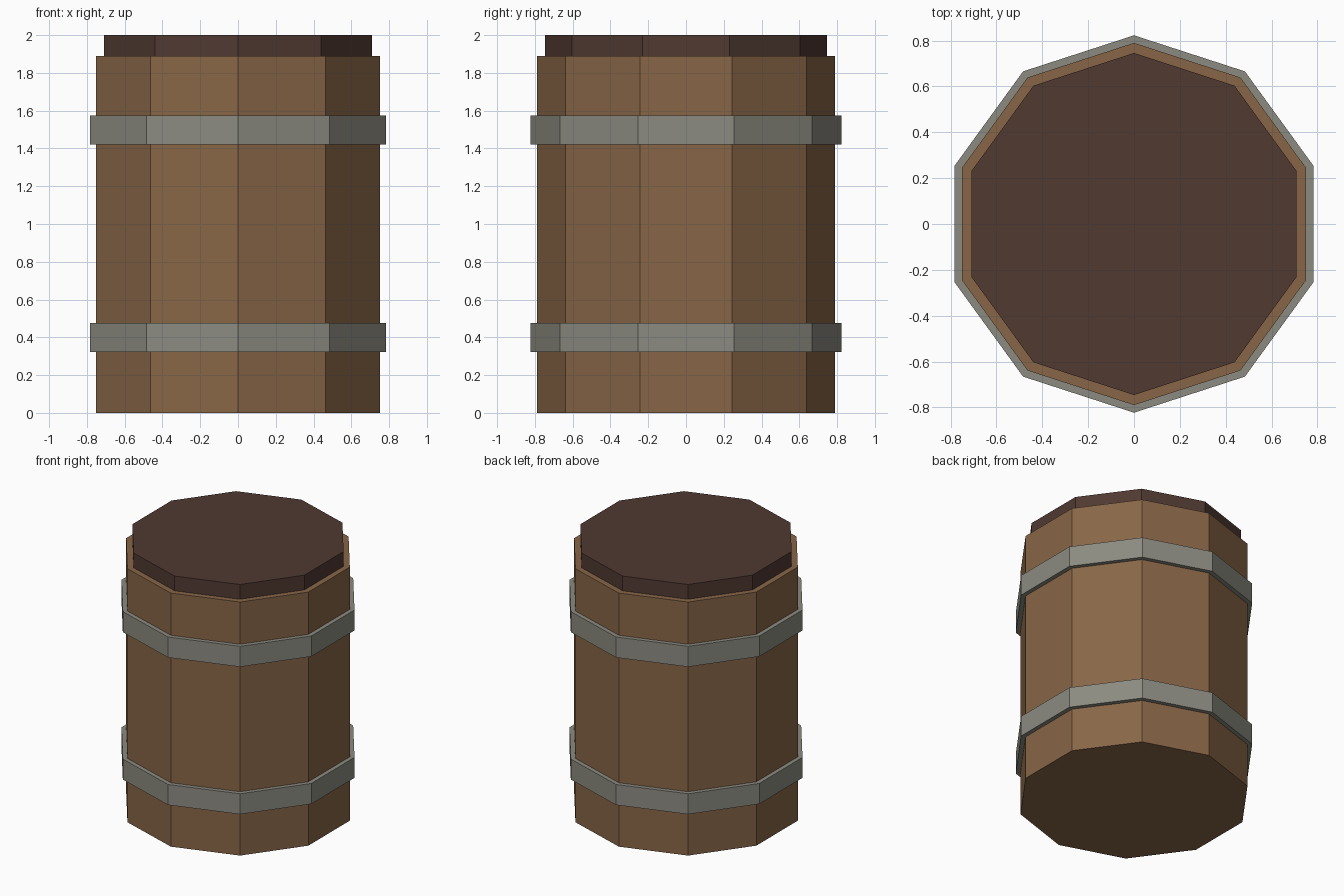
import bpy, bmesh, math

if "Cube" in bpy.data.objects:
    bpy.data.objects.remove(bpy.data.objects["Cube"])

SIDES = 10


def material(name, rgb):
    m = bpy.data.materials.new(name)
    m.diffuse_color = (*rgb, 1.0)
    m.use_nodes = True
    m.node_tree.nodes["Principled BSDF"].inputs["Base Color"].default_value = m.diffuse_color
    return m


wood = material("warm wood", (0.245, 0.133, 0.063))
dark_wood = material("dark wood", (0.080, 0.041, 0.031))
metal = material("grey metal", (0.262, 0.258, 0.218))


def prism(name, radius, z0, z1, mat):
    """Upright ten-sided prism with corners pointing along +y and -y."""
    bm = bmesh.new()
    ring = []
    for i in range(SIDES):
        a = math.pi / 2 + 2 * math.pi * i / SIDES
        ring.append(bm.verts.new((radius * math.cos(a), radius * math.sin(a), z0)))
    base = bm.faces.new(ring)
    top = bmesh.ops.extrude_face_region(bm, geom=[base], use_keep_orig=True)
    verts = [v for v in top["geom"] if isinstance(v, bmesh.types.BMVert)]
    bmesh.ops.translate(bm, verts=verts, vec=(0, 0, z1 - z0))
    bmesh.ops.recalc_face_normals(bm, faces=bm.faces)
    mesh = bpy.data.meshes.new(name)
    bm.to_mesh(mesh)
    bm.free()
    mesh.materials.append(mat)
    obj = bpy.data.objects.new(name, mesh)
    bpy.context.collection.objects.link(obj)
    return obj


# Barrel body and the lid standing on it
prism("barrel_body", 0.79, 0.0, 1.89, wood)
prism("lid", 0.746, 1.85, 2.0, dark_wood)

# Two metal hoops
for name, z in (("lower_hoop", 0.323), ("upper_hoop", 1.422)):
    prism(name, 0.823, z, z + 0.153, metal)
